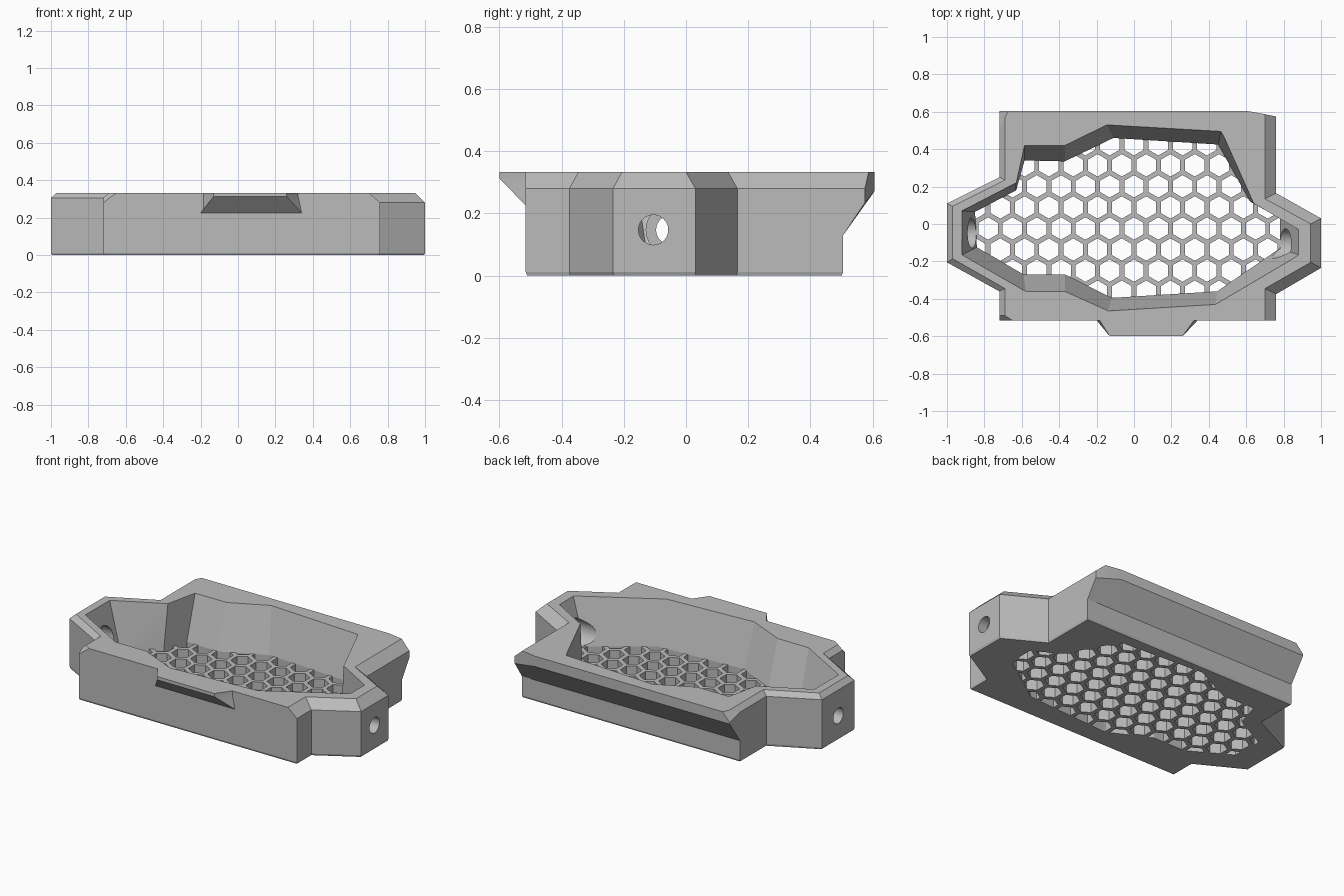
import bpy, bmesh, math
from mathutils import Matrix, Vector

if "Cube" in bpy.data.objects:
    bpy.data.objects.remove(bpy.data.objects["Cube"], do_unlink=True)

TOP, FLOOR = 0.333, 0.065

grey = bpy.data.materials.new("plain grey")
grey.use_nodes = True
colour = (0.5, 0.5, 0.5, 1)
grey.diffuse_color = colour
grey.node_tree.nodes["Principled BSDF"].inputs["Base Color"].default_value = colour


def finish(name, bm):
    bmesh.ops.recalc_face_normals(bm, faces=bm.faces)
    mesh = bpy.data.meshes.new(name)
    bm.to_mesh(mesh)
    bm.free()
    obj = bpy.data.objects.new(name, mesh)
    bpy.context.scene.collection.objects.link(obj)
    mesh.materials.append(grey)
    return obj


def add_loft(bm, rings):
    """Skin closed rings of equal length and cap both ends."""
    loops = [[bm.verts.new(p) for p in ring] for ring in rings]
    n = len(loops[0])
    for a, b in zip(loops, loops[1:]):
        for i in range(n):
            j = (i + 1) % n
            bm.faces.new((a[i], a[j], b[j], b[i]))
    bm.faces.new(loops[0][::-1])
    bm.faces.new(loops[-1])


def loft(name, rings):
    bm = bmesh.new()
    add_loft(bm, rings)
    return finish(name, bm)


def boolean(obj, tool, operation):
    tool.hide_render = True
    mod = obj.modifiers.new(operation.lower(), 'BOOLEAN')
    mod.operation, mod.object, mod.solver = operation, tool, 'EXACT'
    with bpy.context.temp_override(object=obj, active_object=obj):
        bpy.ops.object.modifier_apply(modifier=mod.name)
    bpy.data.objects.remove(tool, do_unlink=True)


# Tray body: x, y, chamfer height, then x, y on the top face
outline = [
    (-.72, -.515, .28, -.65, -.515), (.76, -.515, .28, .70, -.515),
    (.76, -.375, .28, .70, -.345), (1, -.235, .28, .945, -.205),
    (1, .03, .28, .945, 0), (.76, .165, .28, .70, .135),
    (.76, .575, .28, .70, .587), (.6, .605, .30, .6, .605),
    (-.72, .605, .28, -.67, .605), (-.72, .5, .305, -.69, .57),
    (-.72, .25, .305, -.69, .235), (-1, .11, .305, -.97, .095),
    (-1, -.205, .305, -.97, -.185), (-.72, -.36, .305, -.69, -.345),
    (-.72, -.49, .305, -.69, -.49)]
lower = [(x, min(y, .505)) for x, y, *_ in outline]
tray = loft("tray_body", [
    [(x * .995, y * .99, 0) for x, y in lower],
    [(x, y, .012) for x, y in lower],
    [(x, y, .13) for x, y in lower],
    [(x, y, .235 if y == .575 else .27) for x, y, *_ in outline],
    [(x, y, z) for x, y, z, *_ in outline],
    [(x, y, TOP) for *_, x, y in outline]])

# Front finger lip with a sloping underside
lip = loft("front_lip", [
    [(-.2, -.515, .225), (.34, -.515, .225), (.34, -.49, .225), (-.2, -.49, .225)],
    [(-.13, -.6, .313), (.26, -.6, .313), (.34, -.49, .313), (-.2, -.49, .313)],
    [(-.13, -.6, TOP), (.26, -.6, TOP), (.34, -.49, TOP), (-.2, -.49, TOP)]])
boolean(tray, lip, 'UNION')

# Sloping-walled cavity: floor corner x, y, then rim corner x, y
cavity = [
    (-.84, -.125, -.92, -.165), (-.59, -.27, -.58, -.36),
    (-.37, -.27, -.37, -.36), (-.12, -.395, -.14, -.465),
    (.445, -.36, .435, -.43), (.78, -.13, .88, -.165),
    (.78, .03, .88, -.03), (.62, .12, .64, .11),
    (.45, .425, .465, .495), (-.11, .46, -.145, .53),
    (-.37, .335, -.37, .42), (-.585, .34, -.585, .42),
    (-.63, .18, -.63, .22), (-.85, .065, -.92, .07)]


def cavity_ring(t):
    return [(a + (c - a) * t, b + (d - b) * t, FLOOR + (TOP - FLOOR) * t)
            for a, b, c, d in cavity]


boolean(tray, loft("cavity_cutter", [cavity_ring(0), cavity_ring(1.1)]), 'DIFFERENCE')

# Honeycomb holes, trimmed to the floor outline
PITCH, RADIUS = .13, .06
bm = bmesh.new()
for row in range(-5, 6):
    for col in range(-8, 9):
        cx = (col + (row % 2) / 2) * PITCH
        cy = row * PITCH * math.sqrt(3) / 2 - .024
        hexagon = [(cx + RADIUS * math.sin(k * math.pi / 3),
                    cy + RADIUS * math.cos(k * math.pi / 3)) for k in range(6)]
        add_loft(bm, [[(x, y, z) for x, y in hexagon] for z in (-.1, .2)])
honeycomb = finish("honeycomb_cutter", bm)
trim = loft("floor_trim", [[(a, b, z) for a, b, *_ in cavity] for z in (-.05, FLOOR + .002)])
boolean(honeycomb, trim, 'INTERSECT')
boolean(tray, honeycomb, 'DIFFERENCE')

# Counterbored screw hole in each end wall
for side, y in ((-1, -.048), (1, -.105)):
    for radius, start, end in ((.048, .7, 1.1), (.08, .7, .94)):
        bm = bmesh.new()
        place = (Matrix.Translation(Vector((side * (start + end) / 2, y, .147)))
                 @ Matrix.Rotation(math.pi / 2, 4, 'Y'))
        bmesh.ops.create_cone(bm, cap_ends=True, segments=40, radius1=radius,
                              radius2=radius, depth=end - start, matrix=place)
        boolean(tray, finish("hole_cutter", bm), 'DIFFERENCE')

# Smooth only the round holes
bpy.ops.object.select_all(action='DESELECT')
tray.select_set(True)
bpy.context.view_layer.objects.active = tray
bpy.ops.object.shade_smooth_by_angle(angle=math.radians(12))
